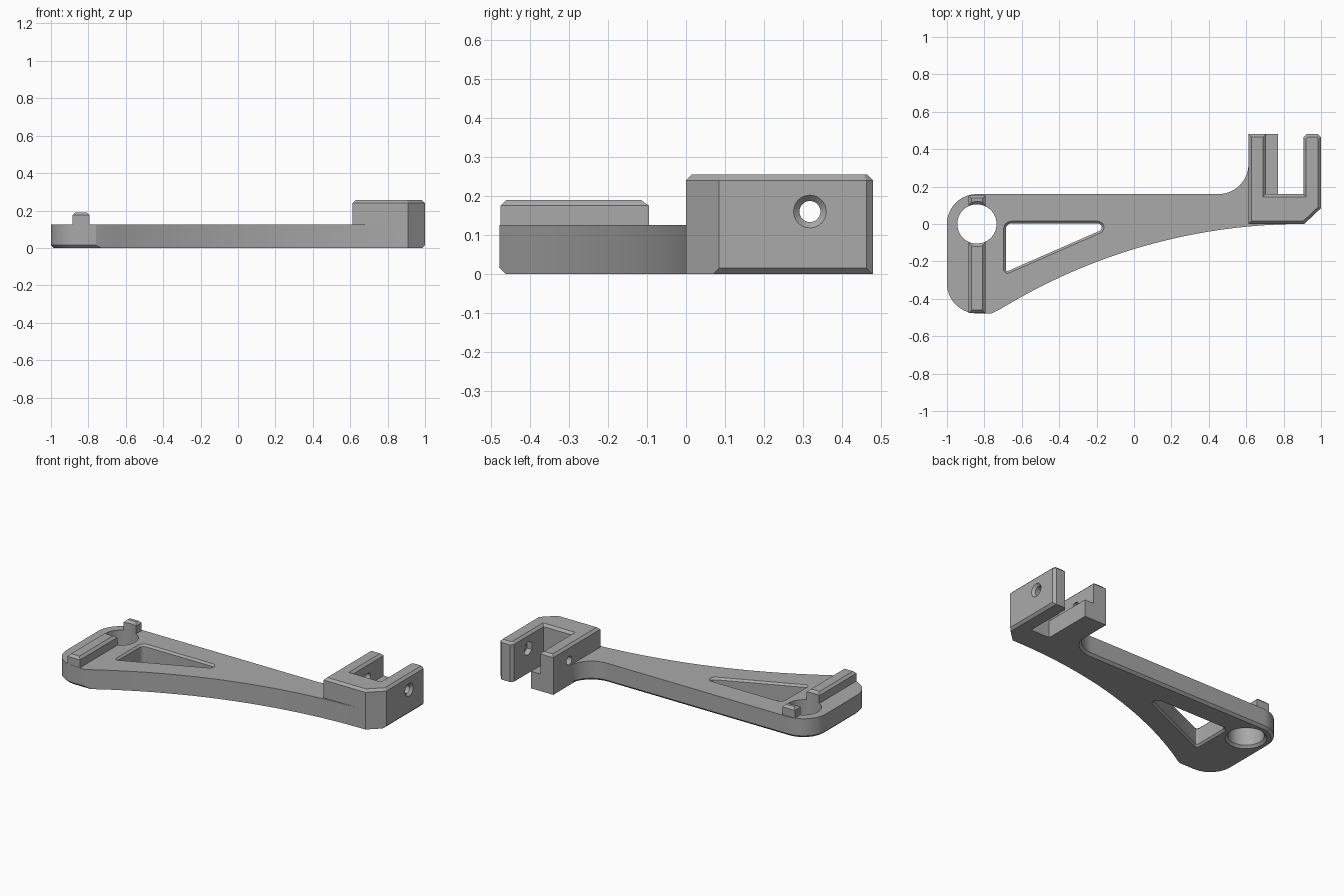
import bpy
import bmesh
import math
from mathutils import Vector, Matrix

cube = bpy.data.objects.get("Cube")
if cube:
    bpy.data.objects.remove(cube, do_unlink=True)

grey = bpy.data.materials.new("mid grey")
grey.use_nodes = True
colour = (0.4, 0.4, 0.4, 1)
grey.diffuse_color = colour
grey.node_tree.nodes["Principled BSDF"].inputs["Base Color"].default_value = colour

CHAMFER = 0.015


def fillet(corners, radii, grow=0.0, steps=10):
    """Round each corner of an outline; grow widens convex rounded outlines."""
    pts = [Vector((x, y, 0)) for x, y in corners]
    out = []
    for i, p in enumerate(pts):
        r = radii.get(i, 0)
        if r == 0:
            out.append(p)
            continue
        u = (pts[i - 1] - p).normalized()
        v = (pts[(i + 1) % len(pts)] - p).normalized()
        half = u.angle(v) / 2
        centre = p + (u + v).normalized() * r / math.sin(half)
        reach = r / math.tan(half)
        start = (p + u * reach - centre).normalized()
        end = (p + v * reach - centre).normalized()
        for k in range(steps + 1):
            out.append(centre + start.slerp(end, k / steps) * (r + grow))
    return [(p.x, p.y) for p in out]


def circle(r, n=48):
    return [(r * math.cos(math.tau * k / n), r * math.sin(math.tau * k / n)) for k in range(n)]


def rect(x0, x1, y0, y1):
    return [(x0, y0), (x1, y0), (x1, y1), (x0, y1)]


def loft(name, rings, matrix=None, chamfer_rule=None):
    """Solid through stacked outlines, with chamfers on the edges the rule picks."""
    bm = bmesh.new()
    loops = [[bm.verts.new((x, y, z)) for x, y in outline] for outline, z in rings]
    bm.faces.new(loops[0])
    bm.faces.new(loops[-1])
    n = len(loops[0])
    for low, high in zip(loops, loops[1:]):
        for i in range(n):
            j = (i + 1) % n
            bm.faces.new((low[i], low[j], high[j], high[i]))
    bmesh.ops.recalc_face_normals(bm, faces=bm.faces)
    if chamfer_rule:
        picked = []
        for e in bm.edges:
            a, b = e.verts
            if abs(a.co.z - b.co.z) < 1e-5 and chamfer_rule((a.co + b.co) / 2):
                picked.append(e)
        bmesh.ops.bevel(bm, geom=picked, offset=CHAMFER, offset_type='OFFSET',
                        segments=1, profile=0.5, affect='EDGES')
    if matrix:
        bm.transform(matrix)
    mesh = bpy.data.meshes.new(name)
    bm.to_mesh(mesh)
    bm.free()
    mesh.materials.append(grey)
    obj = bpy.data.objects.new(name, mesh)
    bpy.context.collection.objects.link(obj)
    return obj


def combine(body, tool, operation):
    tool.hide_render = True
    mod = body.modifiers.new(operation, 'BOOLEAN')
    mod.operation = operation
    mod.solver = 'EXACT'
    mod.object = tool
    bpy.context.view_layer.objects.active = body
    bpy.ops.object.modifier_apply(modifier=mod.name)
    bpy.data.objects.remove(tool, do_unlink=True)


# Flat arm: rounded wide end, arched front edge, fillet into the fork
ARM_TOP, FRONT, ARCH = 0.125, -0.478, 3.09
arch = []
for k in range(33):
    x = 0.9 - 1.66 * k / 32
    arch.append((x, math.sqrt(ARCH ** 2 - (x - 0.9) ** 2) - ARCH))
arch[-1] = (-0.76, FRONT)
corners = [(-1, FRONT), (-1, 0.16), (0.612, 0.16), (0.612, 0.33),
           (0.65, 0.33), (0.65, 0.1), (0.9, 0.1)] + arch
arm_outline = fillet(corners, {0: 0.16, 1: 0.16, 2: 0.16}, steps=14)
bracket = loft("bracket_arm", [(arm_outline, 0), (arm_outline, ARM_TOP)],
               chamfer_rule=lambda m: m.z < 0.01 and m.x < 0.611 and (m.x < -0.75 or m.y > 0.11))

# Fork with two prongs
FORK_TOP = 0.255
fork_outline = [(0.612, 0), (0.91, 0), (1, 0.085), (1, 0.463), (0.983, 0.48), (0.922, 0.48),
                (0.905, 0.463), (0.905, 0.16), (0.705, 0.16), (0.705, 0.48), (0.612, 0.48)]
fork = loft("fork", [(fork_outline, 0), (fork_outline, FORK_TOP)],
            chamfer_rule=lambda m: m.z > 0.2 or m.x > 0.995)
combine(bracket, fork, 'UNION')

# Low ledge along the inside of the inner prong
ledge_outline = rect(0.66, 0.77, 0.12, 0.48)
combine(bracket, loft("ledge", [(ledge_outline, 0), (ledge_outline, 0.11)]), 'UNION')

# Raised key rib across the wide end
rib_outline = rect(-0.885, -0.795, FRONT + 0.002, 0.153)
rib = loft("rib", [(rib_outline, 0.06), (rib_outline, 0.19)], chamfer_rule=lambda m: m.z > 0.15)
combine(bracket, rib, 'UNION')

# Round pivot hole, flared at the base and through the rib
R = 0.105
pivot = loft("pivot_cutter", [(circle(R + 0.03), -0.015), (circle(R), 0.015),
                              (circle(R), 0.175), (circle(R + 0.03), 0.205)],
             Matrix.Translation((-0.84, 0, 0)))
combine(bracket, pivot, 'DIFFERENCE')

# Triangular window with chamfered rims
tri = [(-0.685, -0.256), (-0.685, 0.003), (-0.093, 0.003)]


def window(grow):
    return fillet(tri, {0: 0.008, 1: 0.03, 2: 0.021}, grow, 6)


cutter = loft("window_cutter", [(window(0.024), -0.012), (window(0), 0.012),
                                (window(0), ARM_TOP - 0.012), (window(0.024), ARM_TOP + 0.012)])
combine(bracket, cutter, 'DIFFERENCE')

# Cross bolt hole with a countersink outside and a hexagonal nut pocket inside
across = Matrix.Translation((0, 0.318, 0.16)) @ Matrix.Rotation(math.pi / 2, 4, 'Y')
bolt = loft("bolt_cutter", [(circle(0.027, 32), 0.55), (circle(0.027, 32), 0.985),
                            (circle(0.057, 32), 1.015)], across)
combine(bracket, bolt, 'DIFFERENCE')
nut = loft("nut_cutter", [(circle(0.045, 6), 0.85), (circle(0.045, 6), 0.94)], across)
combine(bracket, nut, 'DIFFERENCE')

# Smooth curved walls, crisp chamfers
bpy.ops.object.select_all(action='DESELECT')
bracket.select_set(True)
bpy.context.view_layer.objects.active = bracket
bpy.ops.object.shade_smooth_by_angle(angle=math.radians(25))
